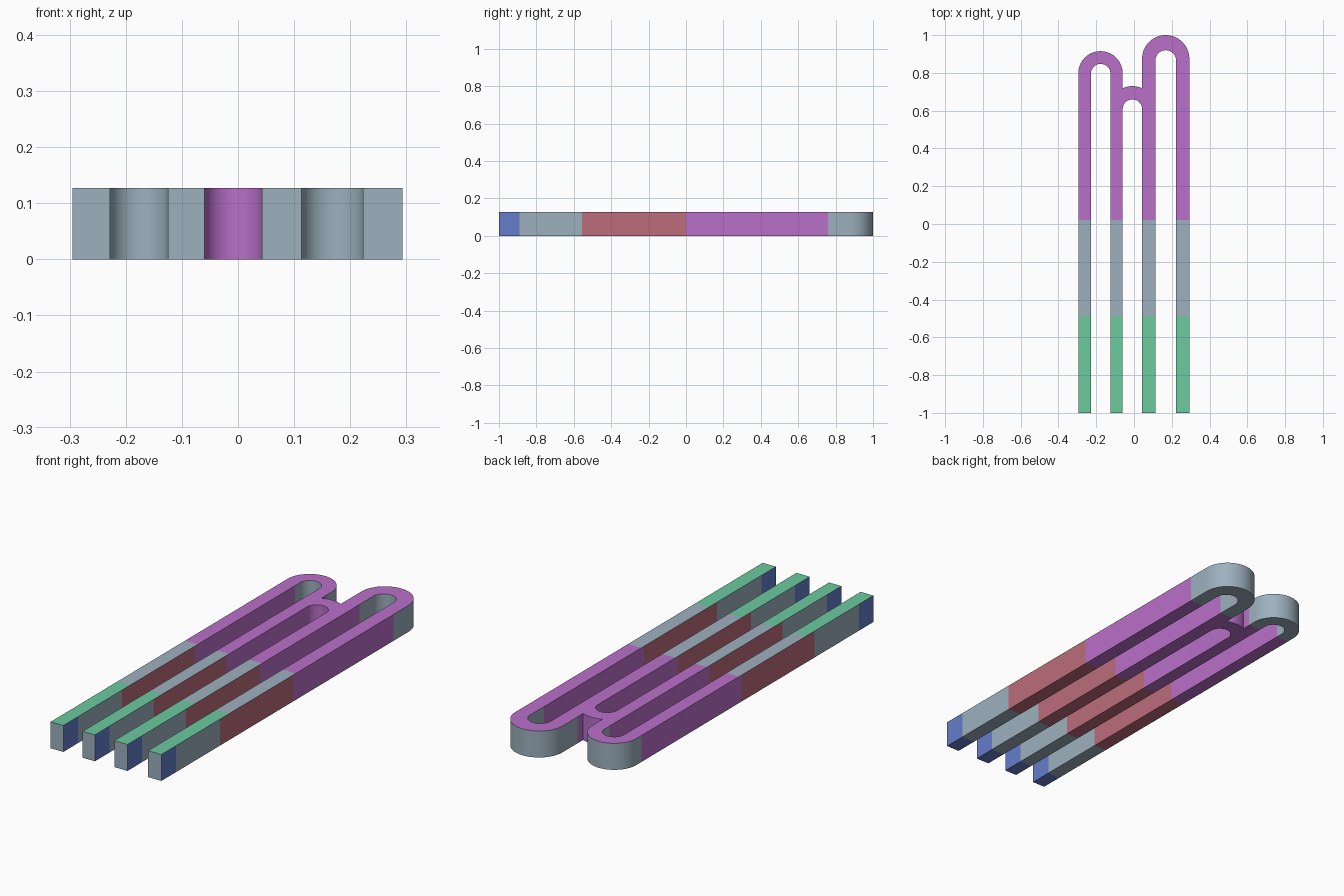
import bpy, bmesh, math

if "Cube" in bpy.data.objects:
    bpy.data.objects.remove(bpy.data.objects["Cube"])

HEIGHT, FRONT = 0.127, -1.0
# Legs as (x min, x max); arches as (centre x, centre y)
LEGS = [(-0.295, -0.228), (-0.125, -0.06), (0.043, 0.113), (0.223, 0.293)]
LEFT, MID, RIGHT = (-0.1765, 0.796), (-0.0085, 0.608), (0.168, 0.875)


def material(name, rgb):
    m = bpy.data.materials.new(name)
    lin = [((c / 255 + 0.055) / 1.055) ** 2.4 for c in rgb]
    m.diffuse_color = (*lin, 1)
    m.use_nodes = True
    m.node_tree.nodes["Principled BSDF"].inputs["Base Color"].default_value = m.diffuse_color
    return m


def arc(centre, r, a0, a1, n=32):
    out = []
    for i in range(n + 1):
        a = math.radians(a0 + (a1 - a0) * i / n)
        out.append((centre[0] + r * math.cos(a), centre[1] + r * math.sin(a)))
    return out


# One closed outline: up and down each slot, then back over the outer arches
outline = []
for (x0, x1), slot in zip(LEGS, (LEFT, MID, RIGHT, None)):
    outline += [(x0, FRONT), (x1, FRONT)]
    if slot:
        i = LEGS.index((x0, x1))
        gap_end = LEGS[i + 1][0]
        r = (gap_end - x1) / 2
        cy = slot[1] - (0.01 if slot is RIGHT else 0)
        outline += arc(((x1 + gap_end) / 2, cy), r, 180, 0)
outline += arc(RIGHT, 0.125, 0, 180)
half = math.degrees(math.acos(0.0515 / 0.122))
outline += arc(MID, 0.122, half, 180 - half, 12)
outline += arc((-0.1775, 0.7975), 0.1175, 0, 180)

bm = bmesh.new()
base = bm.faces.new([bm.verts.new((x, y, 0)) for x, y in outline])
ext = bmesh.ops.extrude_face_region(bm, geom=[base], use_keep_orig=True)
for v in ext["geom"]:
    if isinstance(v, bmesh.types.BMVert):
        v.co.z = HEIGHT
bmesh.ops.recalc_face_normals(bm, faces=bm.faces[:])
caps = [f for f in bm.faces if len(f.verts) > 4]
bmesh.ops.triangulate(bm, faces=caps)

# Cut along every colour boundary
for y in (-0.89, -0.555, -0.49, 0.0, 0.02, 0.76):
    bmesh.ops.bisect_plane(bm, geom=bm.verts[:] + bm.edges[:] + bm.faces[:],
                           plane_co=(0, y, 0), plane_no=(0, 1, 0), dist=1e-5)
bm.normal_update()

GREY, PURPLE, GREEN, BLUE, RED = range(5)
for f in bm.faces:
    y = f.calc_center_median().y
    f.smooth = True
    if f.normal.z > 0.5:        # top bands
        f.material_index = GREEN if y < -0.49 else GREY if y < 0.02 else PURPLE
    elif y < -0.999:            # leg ends
        f.material_index = GREY
    else:                       # side and underside bands
        f.material_index = (BLUE if y < -0.89 else GREY if y < -0.555 else
                            RED if y < 0 else PURPLE if y < 0.76 else GREY)

mesh = bpy.data.meshes.new("looped_bars")
bm.to_mesh(mesh)
bm.free()
for name, rgb in (("blue grey", (157, 177, 190)), ("purple", (185, 112, 201)),
                  ("green", (108, 203, 160)), ("blue", (101, 125, 204)),
                  ("dusty red", (187, 108, 123))):
    mesh.materials.append(material(name, rgb))
obj = bpy.data.objects.new("looped_bars", mesh)
bpy.context.collection.objects.link(obj)
bpy.context.view_layer.objects.active = obj
obj.select_set(True)
bpy.ops.object.shade_smooth_by_angle(angle=math.radians(30))
